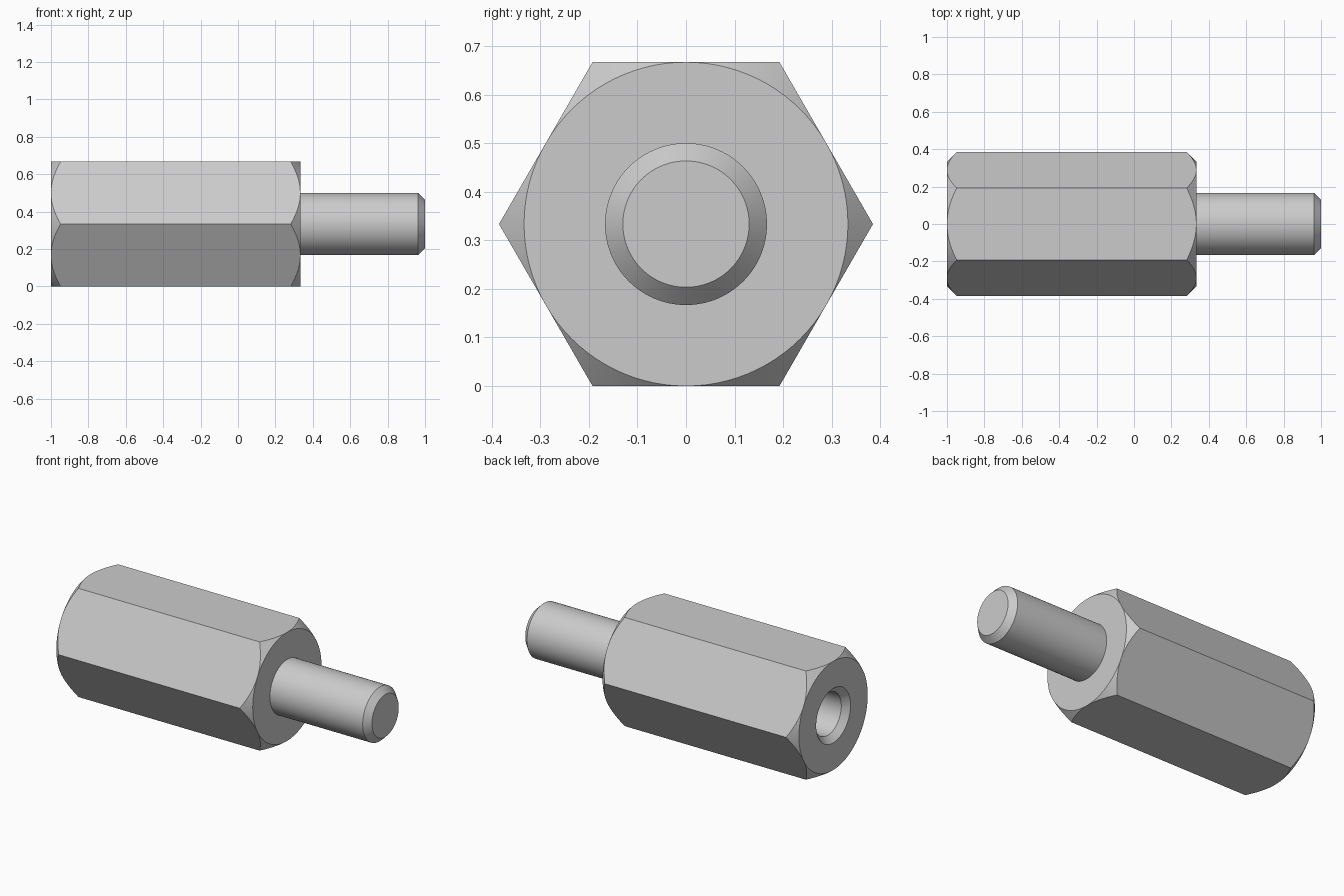
import bpy, bmesh, math

cube = bpy.data.objects.get("Cube")
if cube:
    bpy.data.objects.remove(cube, do_unlink=True)

APOTHEM = 1 / 3        # half the width across flats, also the axis height
THREAD = 1 / 6         # stud radius
CORE = 0.13            # bore and stud tip radius
BEVEL = 0.037
BACK, SHOULDER, TIP = -1.0, 1 / 3, 1.0
BORE_END = -0.2
SEGMENTS = 96

steel = bpy.data.materials.new("light grey metal")
steel.use_nodes = True
grey = (0.6, 0.6, 0.6, 1)
steel.diffuse_color = grey
steel.node_tree.nodes["Principled BSDF"].inputs["Base Color"].default_value = grey


def hex_radius(angle):
    """Distance from the axis to a hexagon that has a flat on top."""
    sector = math.pi / 3
    return APOTHEM / math.cos((angle + sector / 2) % sector - sector / 2)


def lathe(name, profile):
    """Sweep profile(angle) -> [(x, radius), ...] around the long axis."""
    bm = bmesh.new()
    columns = []
    for i in range(SEGMENTS):
        a = math.tau * i / SEGMENTS
        columns.append([bm.verts.new((x, r * math.sin(a), APOTHEM + r * math.cos(a)))
                        for x, r in profile(a)])
    for i, col in enumerate(columns):
        nxt = columns[(i + 1) % SEGMENTS]
        for j in range(len(col) - 1):
            bm.faces.new((col[j], col[j + 1], nxt[j + 1], nxt[j]))
    bmesh.ops.remove_doubles(bm, verts=bm.verts, dist=1e-5)
    bmesh.ops.recalc_face_normals(bm, faces=bm.faces)
    # Merge the strips of each hexagon side into one flat face
    flat = [e for e in bm.edges if len(e.link_faces) == 2
            and all(abs(f.normal.x) < 0.001 for f in e.link_faces)
            and e.calc_face_angle() < 0.001]
    bmesh.ops.dissolve_edges(bm, edges=flat, use_verts=False)
    mesh = bpy.data.meshes.new(name)
    bm.to_mesh(mesh)
    bm.free()
    mesh.materials.append(steel)
    obj = bpy.data.objects.new(name, mesh)
    bpy.context.collection.objects.link(obj)
    bpy.ops.object.select_all(action="DESELECT")
    obj.select_set(True)
    bpy.context.view_layer.objects.active = obj
    bpy.ops.object.shade_smooth_by_angle(angle=math.radians(30))
    return obj


# Hexagonal body: blind countersunk bore, end face, chamfered sides, shoulder
def body_profile(angle):
    r = hex_radius(angle)
    chamfer = r - APOTHEM
    return [(BORE_END, 0), (BORE_END, CORE), (BACK + BEVEL, CORE), (BACK, THREAD),
            (BACK, APOTHEM), (BACK + chamfer, r),
            (SHOULDER - chamfer, r), (SHOULDER, APOTHEM), (SHOULDER, THREAD)]


# Round stud with a bevelled tip
def stud_profile(angle):
    return [(SHOULDER, THREAD), (TIP - BEVEL, THREAD), (TIP, CORE), (TIP, 0)]


lathe("hex_body", body_profile)
stud = lathe("stud", stud_profile)
